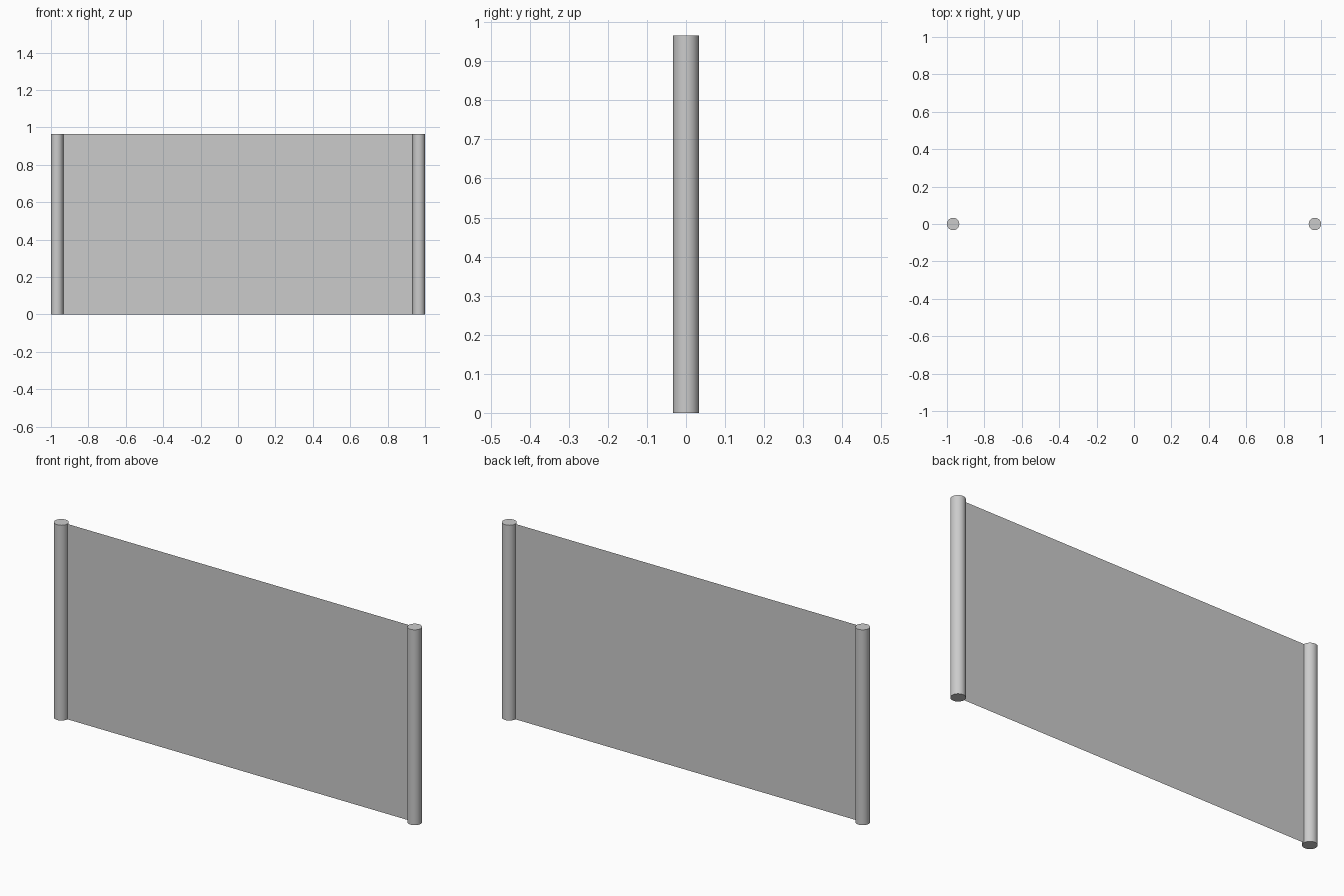
import bpy, math

if "Cube" in bpy.data.objects:
    bpy.data.objects.remove(bpy.data.objects["Cube"])

HEIGHT = 0.966
RADIUS = 0.033
POST_X = 1.0 - RADIUS


def smooth(obj):
    bpy.ops.object.select_all(action='DESELECT')
    obj.select_set(True)
    bpy.context.view_layer.objects.active = obj
    bpy.ops.object.shade_smooth_by_angle(angle=math.radians(40))


# Round posts at both ends
for name, side in (("left_post", -1), ("right_post", 1)):
    bpy.ops.mesh.primitive_cylinder_add(
        vertices=32, radius=RADIUS, depth=HEIGHT,
        location=(side * POST_X, 0, HEIGHT / 2))
    post = bpy.context.object
    post.name = name
    smooth(post)

# Thin sheet stretched between the post centres
bpy.ops.mesh.primitive_plane_add(
    size=1, location=(0, 0, HEIGHT / 2), rotation=(math.pi / 2, 0, 0))
panel = bpy.context.object
panel.name = "sheet_panel"
panel.scale = (2 * POST_X, HEIGHT, 1)
bpy.ops.object.transform_apply(location=False, rotation=True, scale=True)
